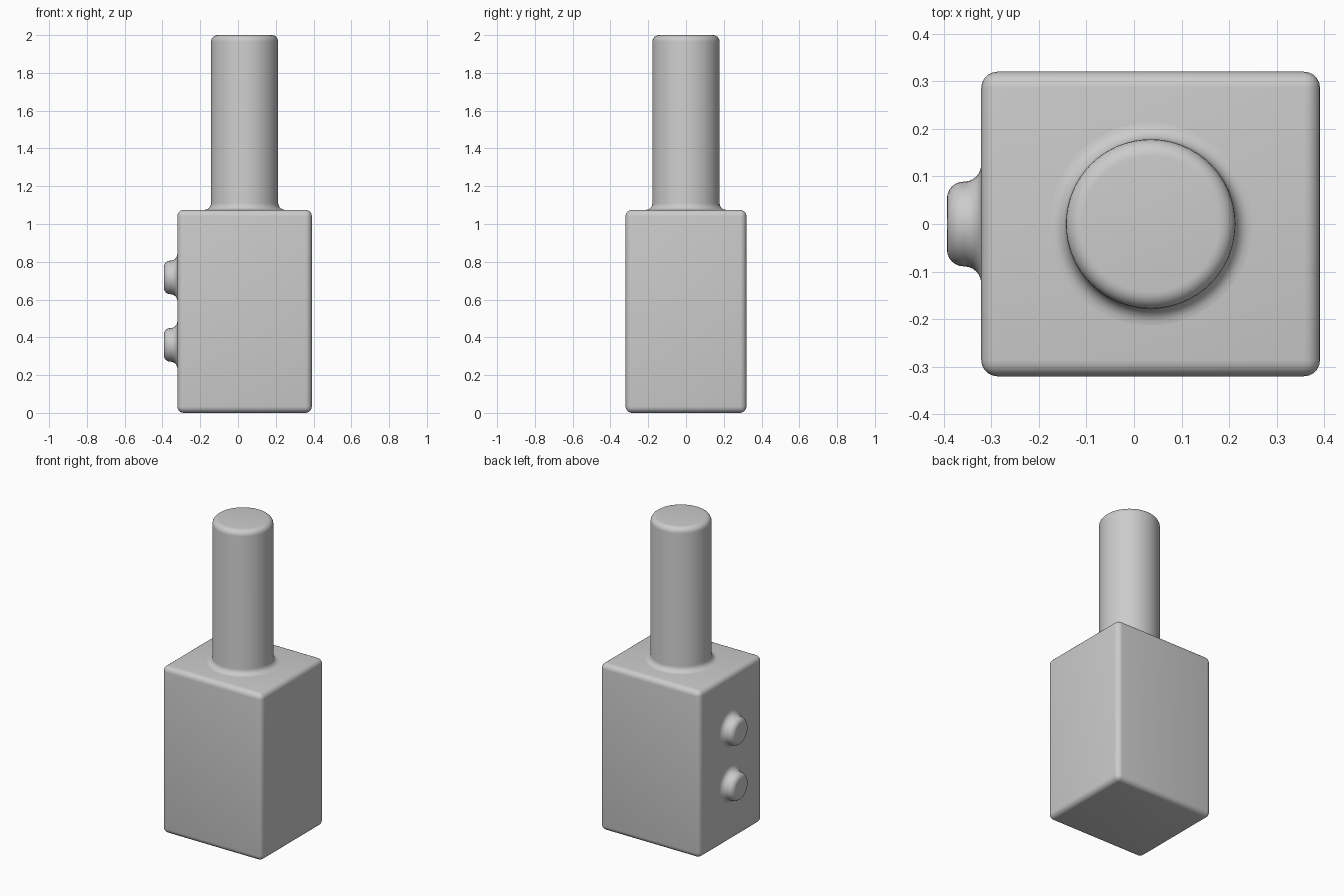
import bpy, bmesh, math
from mathutils import Matrix, Vector

if "Cube" in bpy.data.objects:
    bpy.data.objects.remove(bpy.data.objects["Cube"])

grey = bpy.data.materials.new("matte grey")
grey.diffuse_color = (0.6, 0.6, 0.6, 1)
grey.use_nodes = True
grey.node_tree.nodes["Principled BSDF"].inputs["Base Color"].default_value = grey.diffuse_color


def finish(bm, name, angle):
    bmesh.ops.recalc_face_normals(bm, faces=bm.faces)
    mesh = bpy.data.meshes.new(name)
    bm.to_mesh(mesh)
    bm.free()
    mesh.materials.append(grey)
    obj = bpy.data.objects.new(name, mesh)
    bpy.context.collection.objects.link(obj)
    bpy.ops.object.select_all(action='DESELECT')
    obj.select_set(True)
    bpy.context.view_layer.objects.active = obj
    bpy.ops.object.shade_smooth_by_angle(angle=math.radians(angle))
    return obj


def post(name, radius, height, fillet, rounding, segments, placement):
    """Round post along local z with a flared foot and a rounded tip."""
    quarter = [i / 6 * math.pi / 2 for i in range(7)]
    profile = [(radius + fillet * (1 - math.sin(a)), fillet * (1 - math.cos(a)))
               for a in quarter]
    profile += [(radius - rounding * (1 - math.cos(a)),
                 height - rounding * (1 - math.sin(a))) for a in quarter]
    bm = bmesh.new()
    rings = []
    for r, z in profile:
        rings.append([bm.verts.new((r * math.cos(t), r * math.sin(t), z))
                      for t in (2 * math.pi * k / segments for k in range(segments))])
    for low, high in zip(rings, rings[1:]):
        for k in range(segments):
            n = (k + 1) % segments
            bm.faces.new((low[k], low[n], high[n], high[k]))
    bm.faces.new(rings[-1])
    bm.faces.new(rings[0][::-1])
    bmesh.ops.transform(bm, matrix=placement, verts=bm.verts)
    return finish(bm, name, 40)


# Rounded box body
bm = bmesh.new()
bmesh.ops.create_cube(bm, size=1, matrix=Matrix.Translation((0.035, 0, 0.5375))
                      @ Matrix.Diagonal((0.712, 0.64, 1.075, 1)))
bmesh.ops.bevel(bm, geom=bm.edges[:], offset=0.034, segments=5, profile=0.5,
                affect='EDGES')
finish(bm, "body", 40)

# Upright shaft
post("shaft", 0.178, 0.925, 0.035, 0.035, 64, Matrix.Translation((0.035, 0, 1.075)))

# Two side buttons
for name, z in (("lower_button", 0.36), ("upper_button", 0.717)):
    post(name, 0.089, 0.072, 0.036, 0.035, 32,
         Matrix.Translation((-0.321, 0, z)) @ Matrix.Rotation(-math.pi / 2, 4, 'Y'))
